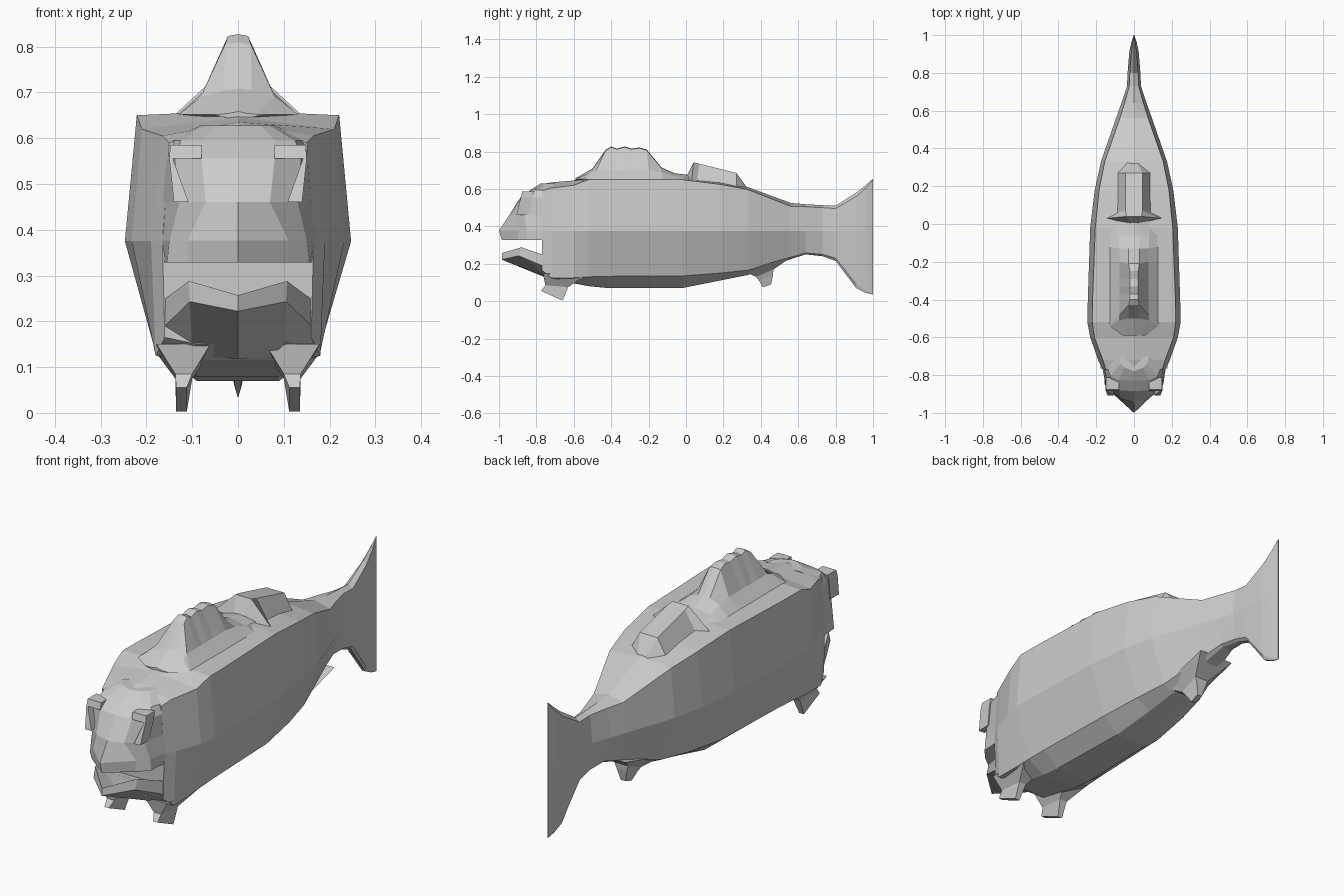
import bpy, bmesh


def loft(name, rings):
    """Skin a list of equal-length closed rings and cap both ends."""
    bm = bmesh.new()
    vs = [[bm.verts.new(p) for p in r] for r in rings]
    n = len(rings[0])
    for a, b in zip(vs, vs[1:]):
        for i in range(n):
            j = (i + 1) % n
            bm.faces.new((a[i], a[j], b[j], b[i]))
    bm.faces.new(vs[0])
    bm.faces.new(vs[-1])
    bmesh.ops.remove_doubles(bm, verts=bm.verts, dist=0.0005)
    bmesh.ops.recalc_face_normals(bm, faces=bm.faces)
    me = bpy.data.meshes.new(name)
    bm.to_mesh(me)
    bm.free()
    ob = bpy.data.objects.new(name, me)
    bpy.context.collection.objects.link(ob)
    return ob


def mirrored(half):
    """Close a half outline across x = 0."""
    return half + [(-x, y, z) for x, y, z in reversed(half) if x > 0]


def box_ring(x0, x1, a, b):
    """Four-point ring spanning x0..x1 between two (y, z) points."""
    return [(x0, *a), (x1, *a), (x1, *b), (x0, *b)]


# Body and tail: y, top z, edge x/z, middle x, lower x/z, belly x/z
body = [
    (-.77, .625, .150, .590, .165, .160, .165, .09, .15),
    (-.72, .635, .165, .605, .190, .180, .125, .09, .115),
    (-.60, .645, .210, .620, .232, .178, .125, .09, .095),
    (-.52, .660, .221, .650, .247, .175, .130, .09, .08),
    (-.42, .660, .220, .650, .245, .172, .133, .09, .07),
    (-.02, .660, .205, .650, .232, .160, .135, .08, .07),
    (.18, .640, .185, .625, .208, .135, .150, .06, .11),
    (.33, .610, .155, .597, .175, .105, .165, .05, .14),
    (.56, .525, .075, .507, .095, .050, .235, .03, .225),
    (.64, .518, .050, .505, .067, .035, .258, .02, .25),
    (.73, .513, .025, .500, .037, .025, .250, .012, .24),
    (.80, .510, .022, .495, .034, .022, .230, .012, .215),
    (.91, .580, .014, .560, .025, .014, .090, .008, .07),
    (.96, .620, .008, .605, .015, .008, .060, .004, .045),
    (1.0, .655, .002, .650, .002, .002, .040, .001, .035),
]
loft("body_and_tail", [mirrored([
    (0, y, t), (ex, y, ez), (mx, y, .375), (lx, y, lz), (bx, y, bz), (0, y, bz)])
    for y, t, ex, ez, mx, lx, lz, bx, bz in body])

# Upper head, stacked from mouth roof to crown: z and half outline (x, y)
head = [
    (.328, (0, -.985), (.110, -.900), (.155, -.850), (.162, -.75)),
    (.377, (0, -1.0), (.110, -.895), (.150, -.850), (.170, -.75)),
    (.460, (0, -.945), (.070, -.925), (.130, -.865), (.165, -.75)),
    (.555, (0, -.885), (.080, -.880), (.138, -.850), (.158, -.75)),
    (.595, (0, -.830), (.080, -.825), (.125, -.805), (.150, -.74)),
    (.628, (0, -.780), (.050, -.760), (.070, -.740), (.080, -.70)),
]
loft("upper_head", [mirrored([(x, y, z) for x, y in pts]) for z, *pts in head])

# Lower jaw: rim, lip underside, throat
jaw = [
    [(0, -.900, .235), (.09, -.83, .250), (.14, -.75, .225)],
    [(0, -.985, .257), (.107, -.88, .288), (.158, -.77, .250)],
    [(0, -.985, .222), (.105, -.895, .243), (.160, -.77, .190)],
    [(0, -.730, .118), (.100, -.73, .125), (.174, -.73, .135)],
]
loft("lower_jaw", [mirrored(r) for r in jaw])

# Front back-fin with a notched crest: y, shoulder x/z, crest x/z
crest = [
    (-.59, -.59, -.59, .04, .652, .02, .654),
    (-.54, -.51, -.50, .08, .69, .03, .705),
    (-.53, -.48, -.43, .077, .70, .028, .805),
    (-.42, -.41, -.40, .077, .70, .022, .823),
    (-.37, -.37, -.37, .077, .70, .022, .812),
    (-.33, -.33, -.33, .077, .70, .022, .823),
    (-.29, -.29, -.29, .077, .70, .022, .812),
    (-.24, -.24, -.25, .077, .70, .022, .818),
    (-.20, -.20, -.21, .077, .70, .028, .807),
    (-.12, -.13, -.13, .077, .69, .03, .71),
    (-.06, -.06, -.06, .08, .668, .03, .68),
    (.02, .02, .02, .08, .655, .03, .67),
]
loft("front_back_fin", [mirrored([
    (0, y0, .64), (.13 if -.58 < y0 < -.05 else .06, y0, .652),
    (sx, y1, sz), (cx, y2, cz), (0, y2, cz + .004)])
    for y0, y1, y2, sx, sz, cx, cz in crest])

# Rear back-fin: base y, base x, base z, ridge y, ridge x, ridge z
rear = [
    (0, .03, .655, 0, .02, .66),
    (.03, .15, .648, .04, .04, .742),
    (.06, .09, .65, .07, .045, .735),
    (.27, .09, .615, .27, .045, .685),
    (.34, .03, .595, .32, .02, .612),
]
loft("rear_back_fin", [mirrored([
    (0, y, z - .03), (x, y, z - .008), (rx, ry, rz), (0, ry, rz)])
    for y, x, z, ry, rx, rz in rear])

# Paired belly fins and brows with eye edges
for side, s in (("right", 1), ("left", -1)):
    loft(side + "_belly_fin", [
        box_ring(.06 * s, .178 * s, (-.765, .15), (-.55, .13)),
        box_ring(.10 * s, .137 * s, (-.752, .085), (-.63, .075)),
        box_ring(.112 * s, .135 * s, (-.775, .055), (-.66, .003))])
    outline = [(.08, .585), (.148, .585), (.150, .555),
               (.140, .460), (.108, .460), (.142, .555), (.08, .555)]
    loft(side + "_brow", [[(x * s, y + .25 * (.56 - z) * -1, z) for x, z in outline]
                          for y in (-.882, -.82)])

# Single fin under the tail
loft("tail_belly_fin", [
    box_ring(-.09, .09, (.30, .165), (.57, .24)),
    box_ring(-.035, .035, (.375, .13), (.468, .17)),
    box_ring(-.025, .025, (.39, .11), (.465, .14)),
    box_ring(-.012, .012, (.41, .075), (.455, .09))])
